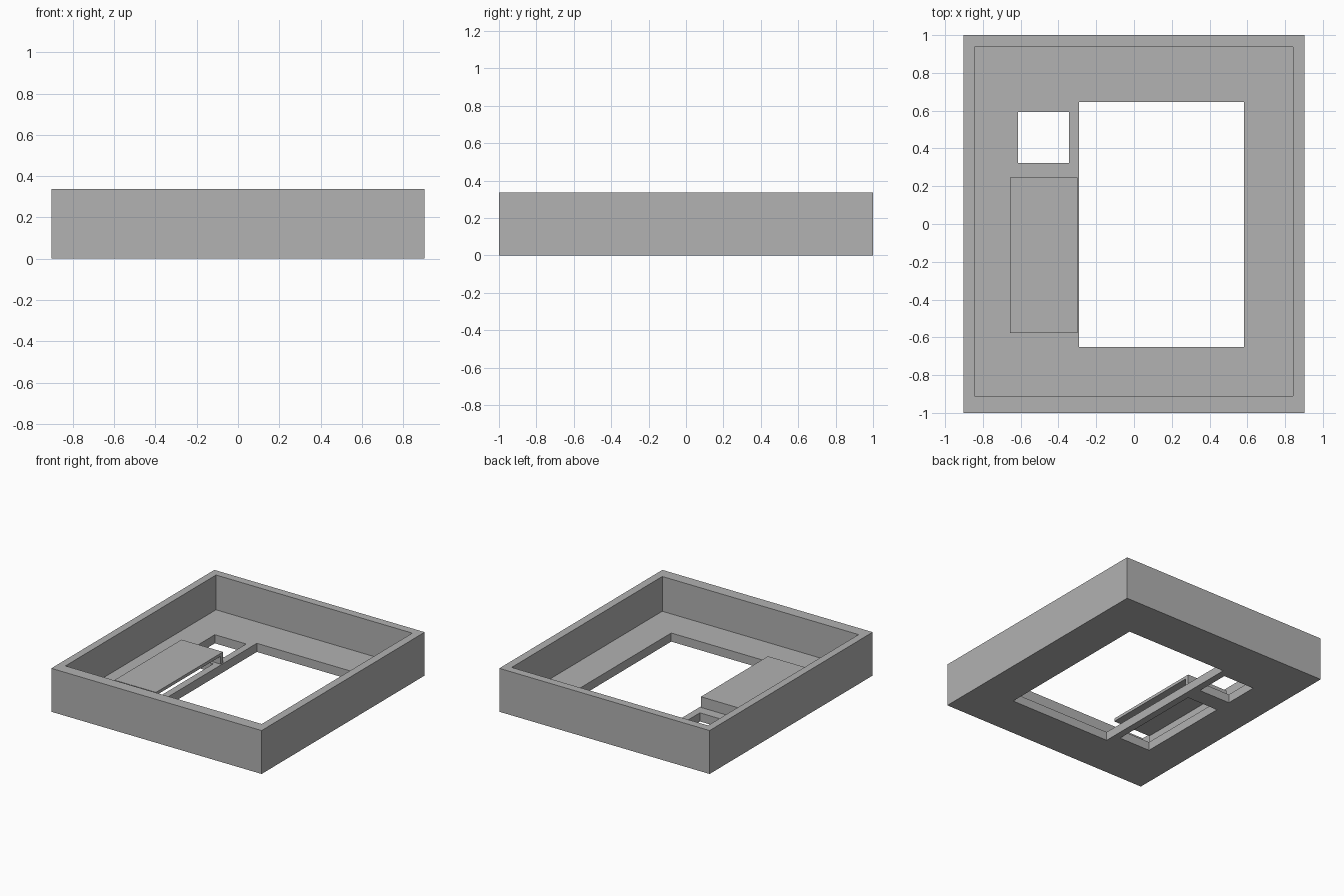
import bpy
import bmesh
from mathutils import Vector

default_cube = bpy.data.objects.get("Cube")
if default_cube:
    bpy.data.objects.remove(default_cube, do_unlink=True)

grey = bpy.data.materials.new("plain grey")
grey.use_nodes = True
colour = (0.445, 0.445, 0.445, 1)
grey.diffuse_color = colour
grey.node_tree.nodes["Principled BSDF"].inputs["Base Color"].default_value = colour


def box(name, low, high):
    """Axis-aligned box between two opposite corners."""
    low, high = Vector(low), Vector(high)
    bm = bmesh.new()
    bmesh.ops.create_cube(bm, size=1)
    for v in bm.verts:
        v.co = (low + high) / 2 + v.co * (high - low)
    mesh = bpy.data.meshes.new(name)
    bm.to_mesh(mesh)
    bm.free()
    mesh.materials.append(grey)
    obj = bpy.data.objects.new(name, mesh)
    bpy.context.collection.objects.link(obj)
    return obj


def cut(obj, low, high):
    """Subtract a box from an object and discard the cutter."""
    cutter = box("cutter", low, high)
    cutter.hide_render = True
    mod = obj.modifiers.new("cut", 'BOOLEAN')
    mod.operation = 'DIFFERENCE'
    mod.solver = 'EXACT'
    mod.object = cutter
    bpy.context.view_layer.objects.active = obj
    bpy.ops.object.modifier_apply(modifier=mod.name)
    bpy.data.objects.remove(cutter, do_unlink=True)


FLOOR = 0.067
HEIGHT = 0.337

# Open tray with a thin floor
tray = box("tray", (-0.903, -1, 0), (0.903, 1, HEIGHT))
cut(tray, (-0.845, -0.91, FLOOR), (0.841, 0.937, 1))

# Floor openings: main window, small square, slot under the cover
for x0, x1, y0, y1 in ((-0.29, 0.582, -0.65, 0.645),
                       (-0.614, -0.345, 0.323, 0.593),
                       (-0.614, -0.345, -0.565, 0.19)):
    cut(tray, (x0, y0, -1), (x1, y1, 0.2))

# Raised cover: top plate with walls on its right and back sides only
cover = box("slot_cover", (-0.657, -0.577, FLOOR), (-0.3, 0.245, 0.15))
cut(cover, (-0.627, -1, -1), (1, 0.215, 0.127))
